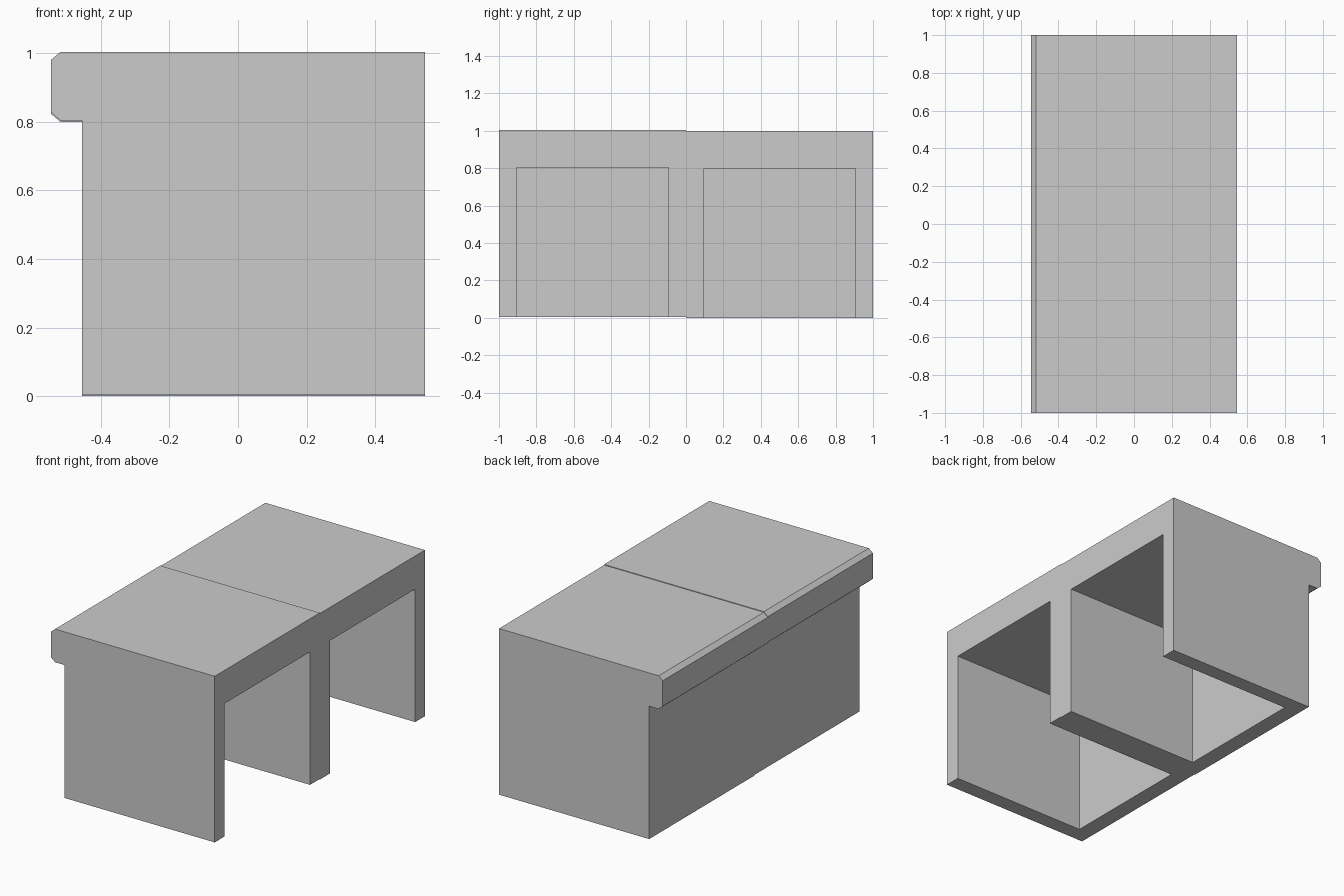
import bpy, bmesh

if "Cube" in bpy.data.objects:
    bpy.data.objects.remove(bpy.data.objects["Cube"])

STEP = 0.004  # height difference between the two units


def mesh_object(name, bm):
    bmesh.ops.recalc_face_normals(bm, faces=bm.faces)
    mesh = bpy.data.meshes.new(name)
    bm.to_mesh(mesh)
    bm.free()
    obj = bpy.data.objects.new(name, mesh)
    bpy.context.collection.objects.link(obj)
    return obj


def extrude_y(name, profile, y0, y1):
    """Extrude an x-z outline from y0 to y1."""
    bm = bmesh.new()
    face = bm.faces.new([bm.verts.new((x, y0, z)) for x, z in profile])
    new = bmesh.ops.extrude_face_region(bm, geom=[face])["geom"]
    verts = [v for v in new if isinstance(v, bmesh.types.BMVert)]
    bmesh.ops.translate(bm, vec=(0, y1 - y0, 0), verts=verts)
    return mesh_object(name, bm)


# Counter unit: block with a chamfered lip along the top of the -x side
outline = [(0.545, 0), (0.545, 1), (-0.518, 1), (-0.545, 0.977),
           (-0.545, 0.823), (-0.518, 0.8), (-0.455, 0.8), (-0.455, 0)]
unit = extrude_y("counter_unit_back", outline, 0, 1)

# Knee space: open to the +x side and underneath
hole = [(-0.355, -0.1), (0.7, -0.1), (0.7, 0.8), (-0.355, 0.8)]
cutter = extrude_y("knee_space_cutter", hole, 0.095, 0.907)
cutter.hide_render = True
cut = unit.modifiers.new("knee_space", 'BOOLEAN')
cut.operation = 'DIFFERENCE'
cut.solver = 'EXACT'
cut.object = cutter
bpy.context.view_layer.objects.active = unit
bpy.ops.object.modifier_apply(modifier=cut.name)
bpy.data.objects.remove(cutter)

# Second unit: same shape beside the first, very slightly raised
front = bpy.data.objects.new("counter_unit_front", unit.data)
front.location = (0, -1, STEP)
bpy.context.collection.objects.link(front)
